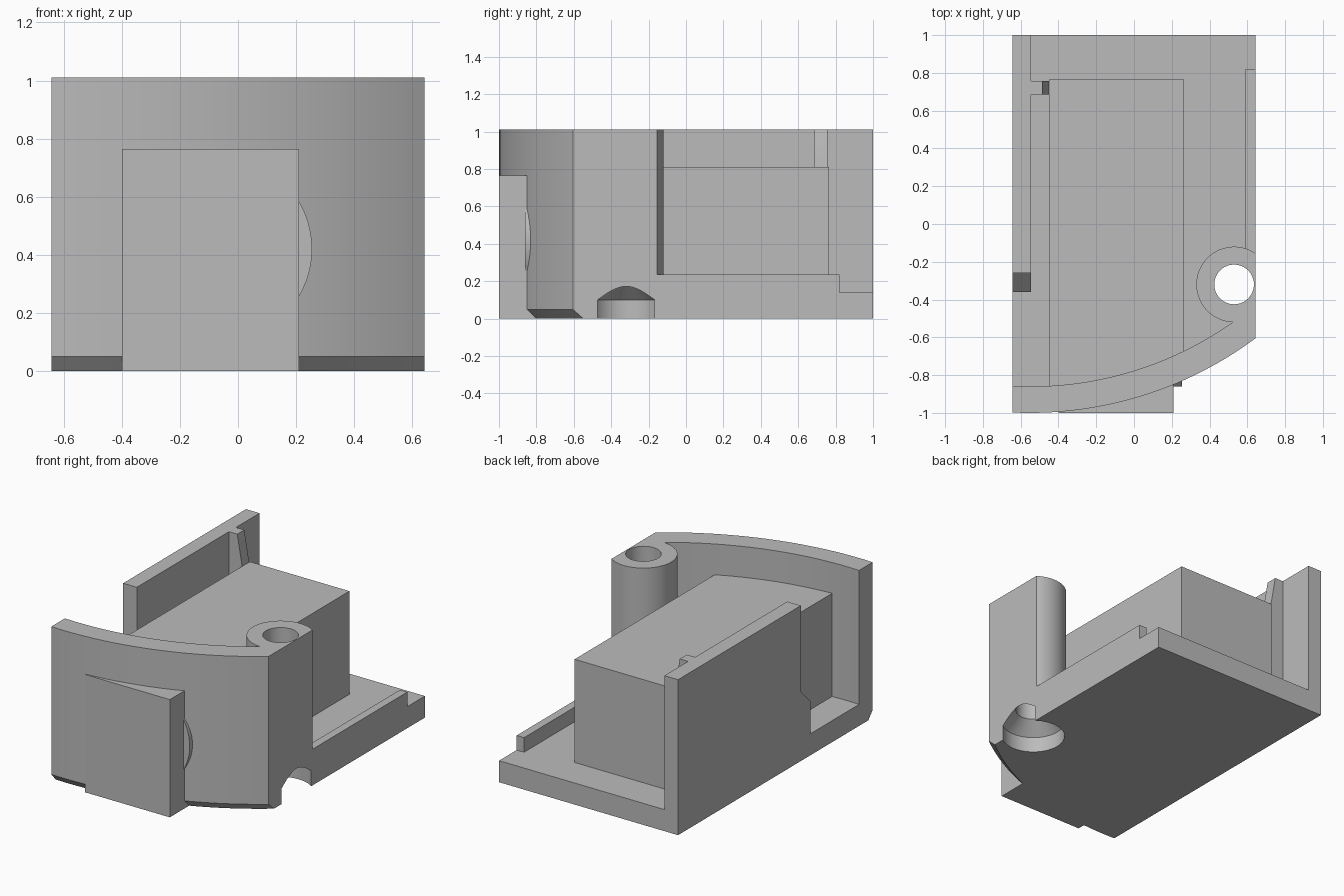
import bpy, bmesh, math
from mathutils import Vector

if "Cube" in bpy.data.objects:
    bpy.data.objects.remove(bpy.data.objects["Cube"])

X0, X1 = -0.643, 0.643            # side faces
FLOOR, TOP = 0.14, 1.01           # floor level and overall height
CX, CY, R_OUT, R_IN = -0.55, 1.0, 2.0, 1.86   # curved front wall
PX, PY, PR = 0.53, -0.32, 0.20    # screw post

grey = bpy.data.materials.new("light_grey")
grey.diffuse_color = (0.5, 0.5, 0.5, 1)
grey.use_nodes = True
grey.node_tree.nodes["Principled BSDF"].inputs["Base Color"].default_value = grey.diffuse_color


def loft(name, rings):
    """Solid skinned through matching closed rings, capped at both ends."""
    bm = bmesh.new()
    loops = [[bm.verts.new(p) for p in ring] for ring in rings]
    n = len(loops[0])
    for a, b in zip(loops, loops[1:]):
        for i in range(n):
            j = (i + 1) % n
            bm.faces.new((a[i], a[j], b[j], b[i]))
    bm.faces.new(loops[0][::-1])
    bm.faces.new(loops[-1])
    bmesh.ops.recalc_face_normals(bm, faces=bm.faces)
    mesh = bpy.data.meshes.new(name)
    bm.to_mesh(mesh)
    bm.free()
    mesh.materials.append(grey)
    obj = bpy.data.objects.new(name, mesh)
    bpy.context.collection.objects.link(obj)
    return obj


def prism(name, outline, z0, z1):
    return loft(name, [[(x, y, z) for x, y in outline] for z in (z0, z1)])


def box(name, x0, x1, y0, y1, z0, z1):
    return prism(name, [(x0, y0), (x1, y0), (x1, y1), (x0, y1)], z0, z1)


def arc(x0, x1, r, n=32):
    """Points on the front curve of radius r, from x0 to x1."""
    a0, a1 = (math.asin((x - CX) / r) for x in (x0, x1))
    angles = [a0 + (a1 - a0) * i / n for i in range(n + 1)]
    return [(CX + r * math.sin(a), CY - r * math.cos(a)) for a in angles]


# Base plate with chamfered lower front edge
def base_ring(r, z):
    return [(x, y, z) for x, y in arc(X0, X1, r) + [(X1, 1), (X0, 1)]]


base = loft("base_plate", [base_ring(R_OUT - 0.045, 0), base_ring(R_OUT, 0.05),
                           base_ring(R_OUT, FLOOR)])

# Curved front wall
front_wall = prism("front_wall", arc(X0, X1, R_OUT) + arc(X1, X0, R_IN), FLOOR, TOP)

# Screw post, cut flat at the side face
a = math.acos((X1 - PX) / PR)
post_outline = []
for i in range(49):
    t = a + (2 * math.pi - 2 * a) * i / 48
    post_outline.append((PX + PR * math.cos(t), PY + PR * math.sin(t)))
post = prism("screw_post", post_outline, FLOOR, TOP)

# Countersunk screw hole through post, wall and base
cutter = loft("screw_hole_cutter", [
    [(PX + r * math.cos(2 * math.pi * i / 48), PY + r * math.sin(2 * math.pi * i / 48), z)
     for i in range(48)]
    for r, z in ((0.19, -0.1), (0.19, 0.1), (0.105, 0.18), (0.105, 1.2))])
for obj in (base, front_wall, post):
    mod = obj.modifiers.new("screw_hole", 'BOOLEAN')
    mod.operation = 'DIFFERENCE'
    mod.solver = 'EXACT'
    mod.object = cutter
    bpy.context.view_layer.objects.active = obj
    bpy.ops.object.modifier_apply(modifier=mod.name)
bpy.data.objects.remove(cutter)

# Main inner block, running up to the front wall
prism("inner_block", arc(-0.45, 0.265, R_IN) + [(0.265, 0.765), (-0.45, 0.765)], FLOOR, 0.81)

# Square pad on the front, with a sliver of a round boss beside it
prism("front_pad", [(-0.4, -1), (0.21, -1)] + arc(0.21, -0.4, 1.95), 0, 0.765)
loft("round_boss", [[(-0.065 + 0.32 * math.cos(math.radians(t)), y,
                      0.42 + 0.32 * math.sin(math.radians(t)))
                     for t in range(-32, 33, 4)] for y in (-0.86, -0.82)])

# Left side wall with a sloped step at its front end
side = [(1, FLOOR), (1, TOP), (-0.26, TOP), (-0.26, 0.45), (-0.36, 0.35), (-0.36, FLOOR)]
loft("side_wall", [[(x, y, z) for y, z in side] for x in (X0, -0.545)])

# Tapered rib between side wall and block
rib = [(-0.545, FLOOR), (-0.45, FLOOR), (-0.45, 0.81), (-0.485, TOP), (-0.545, TOP)]
loft("rib", [[(x, y, z) for x, z in rib] for y in (0.685, 0.757)])

# Low lip along the right edge
box("edge_lip", 0.59, X1, -0.165, 0.82, FLOOR, 0.235)

# Smooth curves, sharp corners
for obj in bpy.context.collection.objects:
    obj.data.shade_smooth()
    obj.data.set_sharp_from_angle(angle=math.radians(25))
